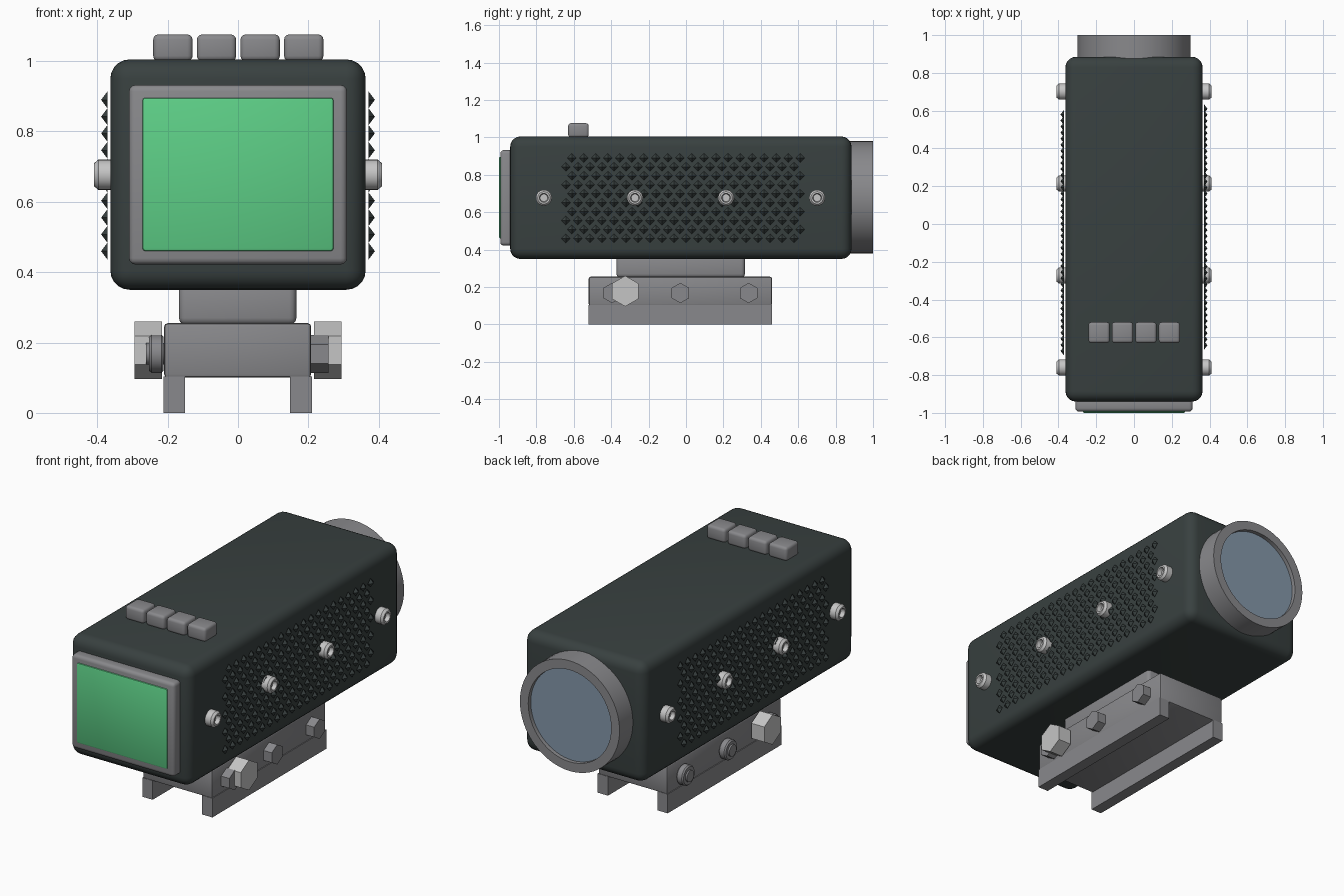
import bpy, bmesh
from math import pi
from mathutils import Matrix, Vector

if "Cube" in bpy.data.objects:
    bpy.data.objects.remove(bpy.data.objects["Cube"], do_unlink=True)


def material(name, rgb):
    m = bpy.data.materials.new(name)
    m.use_nodes = True
    m.diffuse_color = (*rgb, 1)
    m.node_tree.nodes["Principled BSDF"].inputs["Base Color"].default_value = (*rgb, 1)
    return m


dark = material("dark_housing", (0.04, 0.052, 0.051))
grey = material("mid_grey", (0.25, 0.25, 0.262))
steel = material("light_steel", (0.56, 0.56, 0.56))
green = material("screen_green", (0.11, 0.62, 0.24))
blue = material("lens_blue", (0.23, 0.31, 0.40))


def finish(name, bm, mat, smooth=True):
    bmesh.ops.recalc_face_normals(bm, faces=bm.faces)
    mesh = bpy.data.meshes.new(name)
    bm.to_mesh(mesh)
    bm.free()
    mesh.materials.append(mat)
    ob = bpy.data.objects.new(name, mesh)
    bpy.context.collection.objects.link(ob)
    if smooth:
        bpy.ops.object.select_all(action='DESELECT')
        ob.select_set(True)
        bpy.context.view_layer.objects.active = ob
        bpy.ops.object.shade_smooth_by_angle(angle=0.6)
    return ob


def box(name, x, y, z, mat, bevel=0.0, segments=3):
    """Box from (min, max) ranges, with rounded edges."""
    bm = bmesh.new()
    size = [r[1] - r[0] for r in (x, y, z)]
    mid = [(r[1] + r[0]) / 2 for r in (x, y, z)]
    bmesh.ops.create_cube(bm, size=1, matrix=Matrix.Translation(mid) @ Matrix.Diagonal((*size, 1)))
    if bevel:
        bmesh.ops.bevel(bm, geom=bm.edges[:], offset=bevel, segments=segments,
                        profile=0.5, affect='EDGES', clamp_overlap=True)
    return finish(name, bm, mat, segments > 1)


def lathe(name, origin, axis, profile, mat, sides=32, turn=0.0):
    """Turn (radius, distance) points around an axis that starts at origin."""
    bm = bmesh.new()
    rings = []
    place = Matrix.Translation(origin) @ Vector(axis).to_track_quat('Z', 'Y').to_matrix().to_4x4()
    for radius, height in profile:
        rings.append([bm.verts.new(place @ (Matrix.Rotation(turn + 2 * pi * i / sides, 3, 'Z')
                                            @ Vector((radius, 0, height)))) for i in range(sides)])
    for a, b in zip(rings, rings[1:]):
        for i in range(sides):
            j = (i + 1) % sides
            bm.faces.new((a[i], a[j], b[j], b[i]))
    bm.faces.new(rings[0])
    bm.faces.new(rings[-1])
    return finish(name, bm, mat, sides > 8)


# Housing, display and buttons
box("housing", (-0.363, 0.363), (-0.94, 0.885), (0.35, 1.005), dark, 0.055, 5)
box("screen_frame", (-0.31, 0.31), (-0.993, -0.92), (0.422, 0.932), grey, 0.018)
box("screen", (-0.272, 0.272), (-1.0, -0.97), (0.46, 0.896), green, 0.008, 2)
for i in range(4):
    x = -0.185 + i * 0.124
    box(f"button_{i + 1}", (x - 0.056, x + 0.056), (-0.63, -0.52), (1.0, 1.076), grey, 0.015)

# Lens ring and glass at the back
lathe("lens_ring", (0, 0.86, 0.68), (0, 1, 0),
      [(0.3, 0), (0.3, 0.14), (0.25, 0.14), (0.25, 0.115)], grey, 64)
lathe("lens_glass", (0, 0.96, 0.68), (0, 1, 0), [(0.251, 0), (0.251, 0.018)], blue, 64)

# Mount
box("neck", (-0.168, 0.166), (-0.372, 0.315), (0.25, 0.37), grey, 0.02)
box("mount_plate", (-0.21, 0.208), (-0.52, 0.46), (0.1, 0.255), grey, 0.01, 2)
for side, x in (("right", -0.181), ("left", 0.179)):
    box(f"{side}_rail", (x - 0.031, x + 0.031), (-0.52, 0.46), (0, 0.104), grey)


def grip_studs(name, side, shift):
    """Staggered rows of small pyramids standing off the side wall."""
    bm = bmesh.new()
    for row in range(10):
        for col in range(20):
            y = -0.61 + col * 0.0642 - (row % 2) * 0.032 + shift
            z = 0.89 - row * 0.0478
            base = [bm.verts.new((side * 0.371, y + a, z + b))
                    for a, b in ((0.024, 0), (0, 0.024), (-0.024, 0), (0, -0.024))]
            tip = bm.verts.new((side * 0.389, y, z))
            bm.faces.new(base)
            for i in range(4):
                bm.faces.new((base[i], base[(i + 1) % 4], tip))
    finish(name, bm, dark, False)


# Side details on both sides
socket_screw = [(0.043, 0), (0.043, 0.04), (0.033, 0.052), (0.024, 0.052), (0.02, 0.03)]
for label, s in (("left", 1), ("right", -1)):
    grip_studs(f"{label}_grip_studs", s, 0 if s > 0 else -0.03)
    for i in range(4):
        lathe(f"{label}_screw_{i + 1}", (s * 0.357, -0.76 + i * 0.487, 0.677), (s, 0, 0),
              socket_screw, steel, 24)
    lathe(f"{label}_clamp_nut", (s * 0.216, -0.325, 0.178), (s, 0, 0),
          [(0.082, 0), (0.082, 0.078)], steel, 6, pi / 2)

# Clamp bolts: hex heads on one side, round nuts with bolt ends on the other
for i in range(3):
    y = -0.395 + i * 0.365
    lathe(f"bolt_head_{i + 1}", (0.2, y, 0.168), (1, 0, 0),
          [(0.054, 0), (0.054, 0.057)], grey, 6, pi / 2)
    lathe(f"bolt_end_{i + 1}", (-0.2, y, 0.168), (-1, 0, 0),
          [(0.031, 0), (0.031, 0.062)], grey, 24)
    lathe(f"round_nut_{i + 1}", (-0.212, y, 0.168), (-1, 0, 0),
          [(0.048, 0), (0.054, 0.006), (0.054, 0.034), (0.048, 0.041)], grey, 24)
